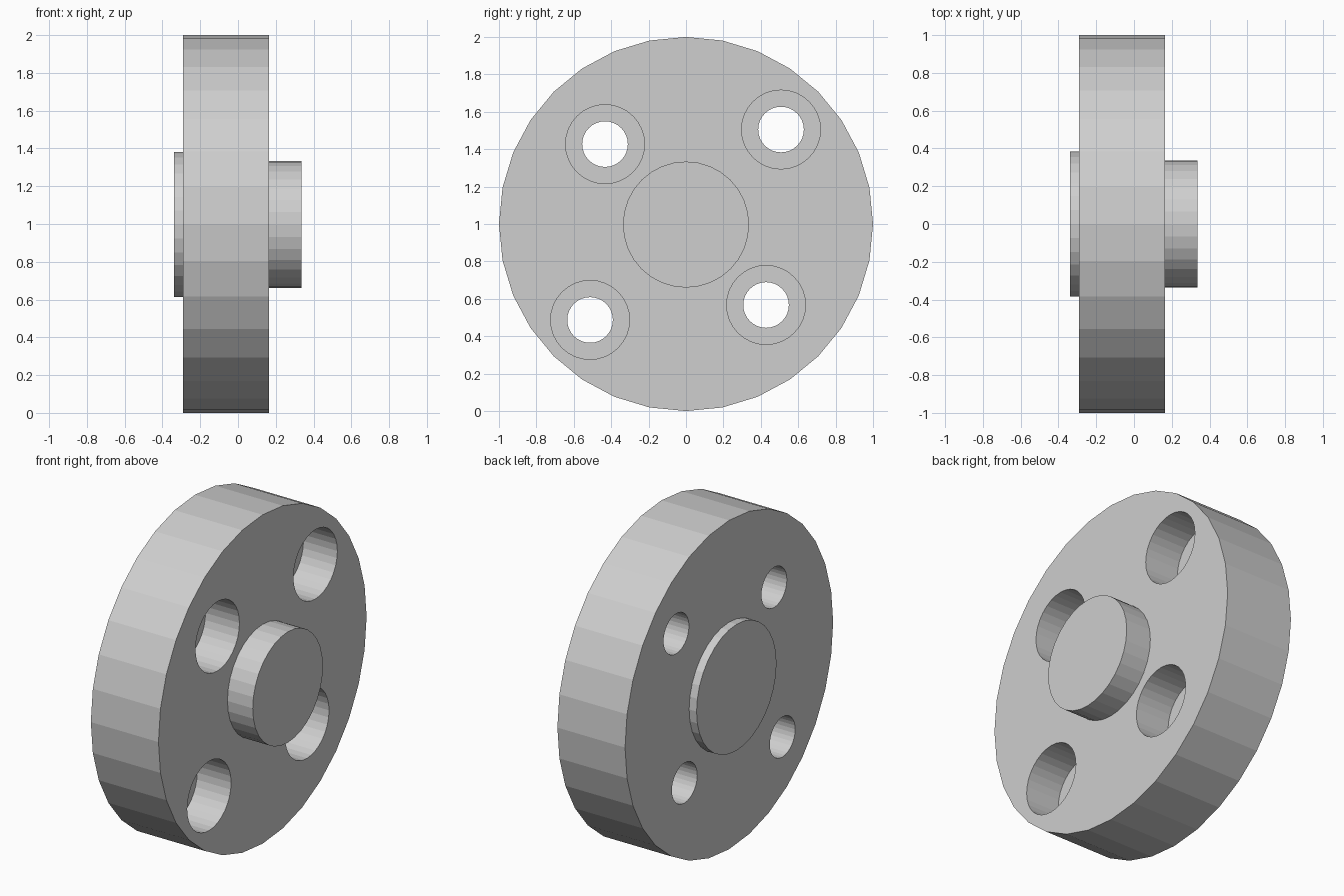
import bpy
import math

if "Cube" in bpy.data.objects:
    bpy.data.objects.remove(bpy.data.objects["Cube"])

SIDES = 32
AXIS_Z = 0.997          # height of the hub and hole pattern

grey = bpy.data.materials.new("plain grey")
grey.diffuse_color = (0.62, 0.62, 0.62, 1)
grey.use_nodes = True
grey.node_tree.nodes["Principled BSDF"].inputs["Base Color"].default_value = grey.diffuse_color


def disc(name, x0, x1, radius, y=0.0, z=1.0):
    """Flat-faced cylinder along x, from x0 to x1."""
    bpy.ops.mesh.primitive_cylinder_add(
        vertices=SIDES, radius=radius, depth=x1 - x0,
        location=((x0 + x1) / 2, y, z), rotation=(0, math.pi / 2, 0))
    ob = bpy.context.object
    ob.name = name
    ob.data.materials.append(grey)
    return ob


def cut(target, cutter):
    """Subtract the cutter from the target and remove it."""
    mod = target.modifiers.new("cut", 'BOOLEAN')
    mod.operation = 'DIFFERENCE'
    mod.solver = 'EXACT'
    mod.object = cutter
    cutter.hide_render = True
    bpy.context.view_layer.objects.active = target
    bpy.ops.object.modifier_apply(modifier=mod.name)
    bpy.data.objects.remove(cutter, do_unlink=True)


# Main flange
flange = disc("flange", -0.29, 0.165, 1.0)

# Four through holes, each counterbored from the +x side
for y, z in ((-0.433, 1.427), (0.508, 1.505), (-0.513, 0.487), (0.428, 0.567)):
    cut(flange, disc("counterbore_cutter", -0.063, 0.3, 0.211, y, z))
    cut(flange, disc("hole_cutter", -0.4, 0.1, 0.122, y, z))

# Round bosses on either face, sunk slightly into the flange
disc("front_boss", 0.14, 0.335, 0.337, 0, AXIS_Z)
disc("rear_boss", -0.34, -0.27, 0.384, 0, AXIS_Z)
